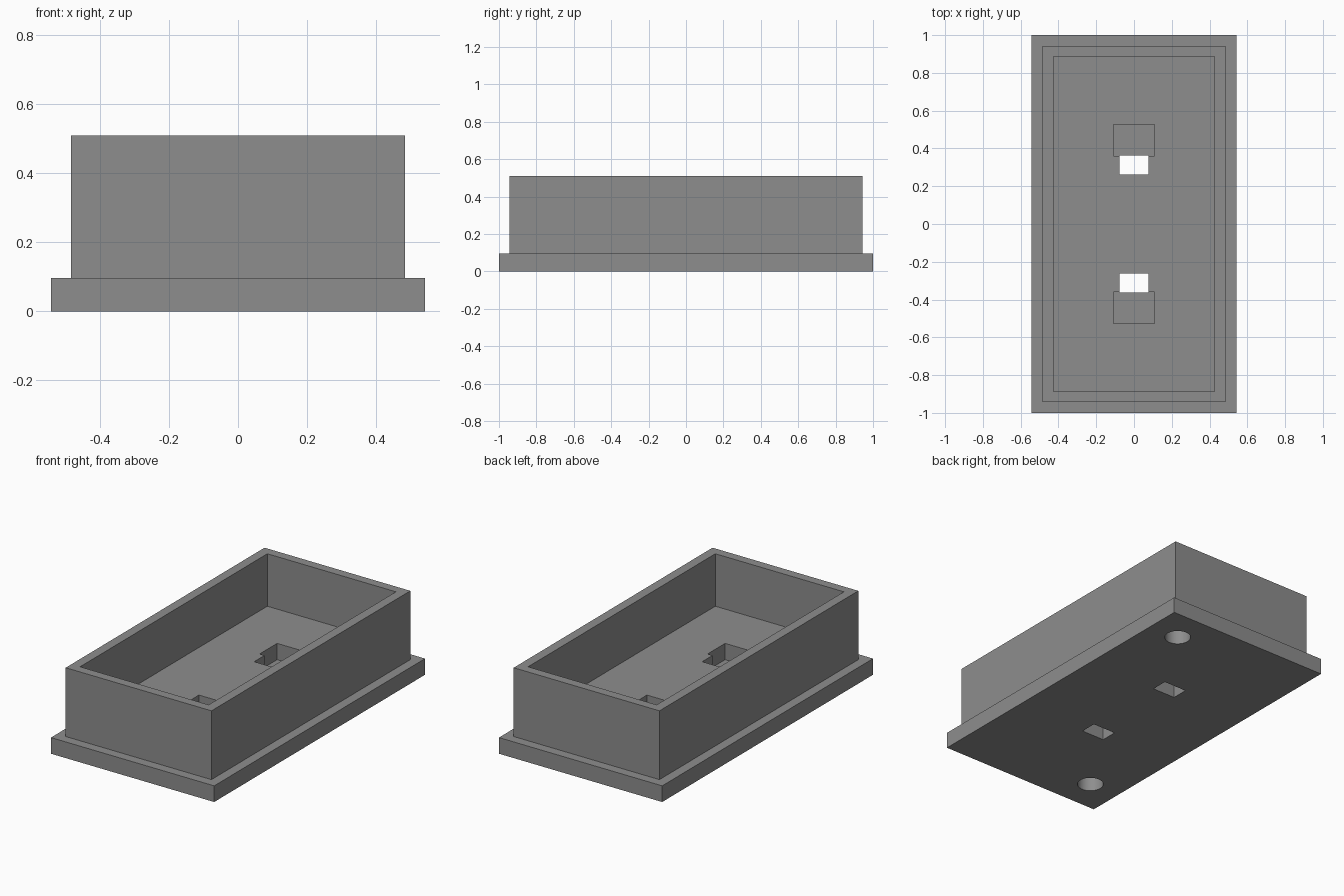
import bpy
import bmesh

if "Cube" in bpy.data.objects:
    bpy.data.objects.remove(bpy.data.objects["Cube"])

grey = bpy.data.materials.new("mid grey")
grey.diffuse_color = (0.27, 0.27, 0.27, 1)
grey.use_nodes = True
grey.node_tree.nodes["Principled BSDF"].inputs["Base Color"].default_value = grey.diffuse_color


def box(name, x0, x1, y0, y1, z0, z1):
    bpy.ops.mesh.primitive_cube_add(size=1)
    ob = bpy.context.object
    ob.name = name
    for v in ob.data.vertices:
        v.co = (x1 if v.co.x > 0 else x0,
                y1 if v.co.y > 0 else y0,
                z1 if v.co.z > 0 else z0)
    ob.data.materials.append(grey)
    return ob


def apply_boolean(target, tool, operation):
    mod = target.modifiers.new("boolean", 'BOOLEAN')
    mod.operation = operation
    mod.solver = 'EXACT'
    mod.object = tool
    bpy.context.view_layer.objects.active = target
    bpy.ops.object.modifier_apply(modifier=mod.name)
    bpy.data.objects.remove(tool, do_unlink=True)


TOP, FLANGE, FLOOR = 0.51, 0.097, 0.195

# Flanged base plate with the box body standing on it
tray = box("tray", -0.542, 0.542, -1, 1, 0, FLANGE)
apply_boolean(tray, box("body", -0.484, 0.484, -0.943, 0.943, 0.04, TOP), 'UNION')

# Open interior
apply_boolean(tray, box("interior", -0.427, 0.427, -0.888, 0.888, FLOOR, 0.7), 'DIFFERENCE')

for s in (-1, 1):
    # Recess in the floor, joined to a slot through the base
    y0, y1 = sorted((s * 0.36, s * 0.527))
    apply_boolean(tray, box("recess", -0.109, 0.109, y0, y1, FLANGE, 0.3), 'DIFFERENCE')
    y0, y1 = sorted((s * 0.262, s * 0.362))
    apply_boolean(tray, box("slot", -0.076, 0.076, y0, y1, -0.1, 0.3), 'DIFFERENCE')

    # Round blind hole in the underside, on opposite corners
    bpy.ops.mesh.primitive_cylinder_add(vertices=48, radius=0.073, depth=0.2,
                                        location=(s * 0.345, s * 0.795, 0))
    hole = bpy.context.object
    hole.data.materials.append(grey)
    apply_boolean(tray, hole, 'DIFFERENCE')

# Smooth hole walls, crisp edges
bpy.ops.object.select_all(action='DESELECT')
tray.select_set(True)
bpy.context.view_layer.objects.active = tray
bpy.ops.object.shade_smooth_by_angle()
